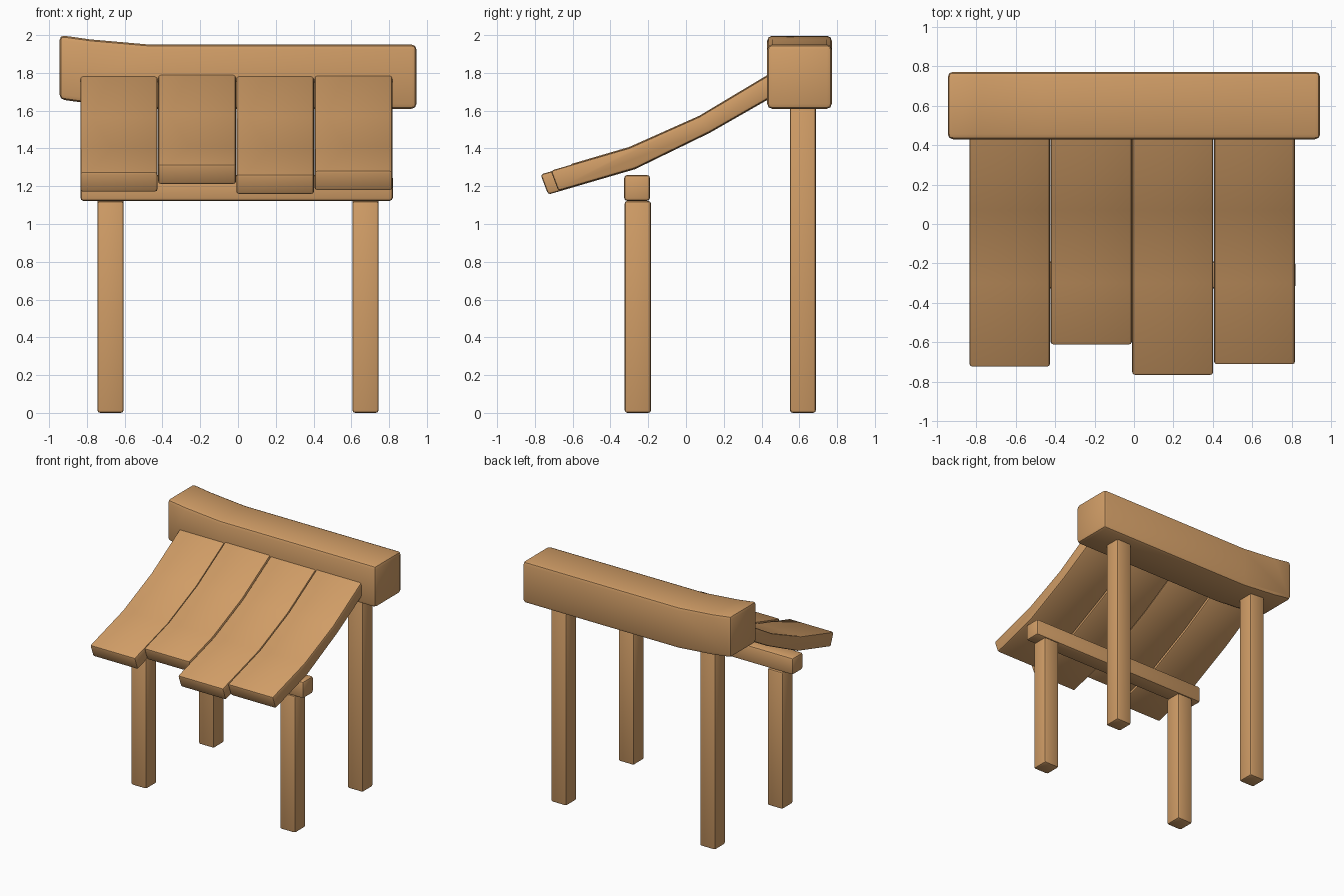
import bpy, bmesh, math

if "Cube" in bpy.data.objects:
    bpy.data.objects.remove(bpy.data.objects["Cube"])

wood = bpy.data.materials.new("warm wood")
wood.diffuse_color = (0.64, 0.34, 0.135, 1)
wood.use_nodes = True
wood.node_tree.nodes["Principled BSDF"].inputs["Base Color"].default_value = wood.diffuse_color


def extrude_profile(name, profile, axis, a, b, bevel):
    """Extrude a 2D outline along x (outline in y,z) or y (outline in x,z), with rounded edges."""
    def place(p, t):
        return (t, p[0], p[1]) if axis == 'x' else (p[0], t, p[1])
    bm = bmesh.new()
    rings = [[bm.verts.new(place(p, t)) for p in profile] for t in (a, b)]
    n = len(profile)
    for i in range(n):
        j = (i + 1) % n
        bm.faces.new((rings[0][i], rings[0][j], rings[1][j], rings[1][i]))
    for r in rings:
        bm.faces.new(r)
    bmesh.ops.recalc_face_normals(bm, faces=bm.faces)
    sharp = [e for e in bm.edges if e.calc_face_angle(0) > math.radians(40)]
    bmesh.ops.bevel(bm, geom=sharp, offset=bevel, segments=2, profile=0.5,
                    affect='EDGES', clamp_overlap=True)
    me = bpy.data.meshes.new(name)
    bm.to_mesh(me)
    bm.free()
    me.materials.append(wood)
    ob = bpy.data.objects.new(name, me)
    bpy.context.collection.objects.link(ob)
    bpy.ops.object.select_all(action='DESELECT')
    ob.select_set(True)
    bpy.context.view_layer.objects.active = ob
    bpy.ops.object.shade_smooth_by_angle(angle=math.radians(40))
    return ob


def box(name, x0, x1, y0, y1, z0, z1, bevel):
    return extrude_profile(name, [(y0, z0), (y1, z0), (y1, z1), (y0, z1)], 'x', x0, x1, bevel)


# Four posts: short at the front, tall at the back
for side, x in (("left", -0.675), ("right", 0.675)):
    box(f"front_post_{side}", x - 0.07, x + 0.07, -0.325, -0.185, 0, 1.122, 0.015)
    box(f"back_post_{side}", x - 0.07, x + 0.07, 0.55, 0.688, 0, 1.68, 0.015)

# Front cross beam
box("front_beam", -0.835, 0.82, -0.328, -0.19, 1.122, 1.26, 0.018)

# Heavy ridge beam, its left end curving upward
top = [(-0.945, 2.0), (-0.78, 1.977), (-0.47, 1.95), (0.945, 1.95)]
bottom = [(x, z - 0.34) for x, z in reversed(top)]
extrude_profile("ridge_beam", top + bottom, 'y', 0.43, 0.772, 0.026)

# Sagging roof planks of uneven length: left edge, right edge, front end, lift
planks = [(-0.835, -0.426, -0.728, 0), (-0.423, -0.011, -0.616, 0.008),
          (-0.009, 0.402, -0.77, 0), (0.406, 0.817, -0.716, 0.004)]
for i, (x0, x1, f, lift) in enumerate(planks):
    outline = [(f, 1.40 + 0.293 * (f + 0.3)), (-0.30, 1.40), (0.07, 1.565), (0.50, 1.822),
               (0.555, 1.728), (0.125, 1.482), (-0.27, 1.29),
               (f + 0.04, 1.29 + 0.292 * (f + 0.31))]
    extrude_profile(f"roof_plank_{i + 1}", [(y, z + lift) for y, z in outline], 'x', x0, x1, 0.014)
